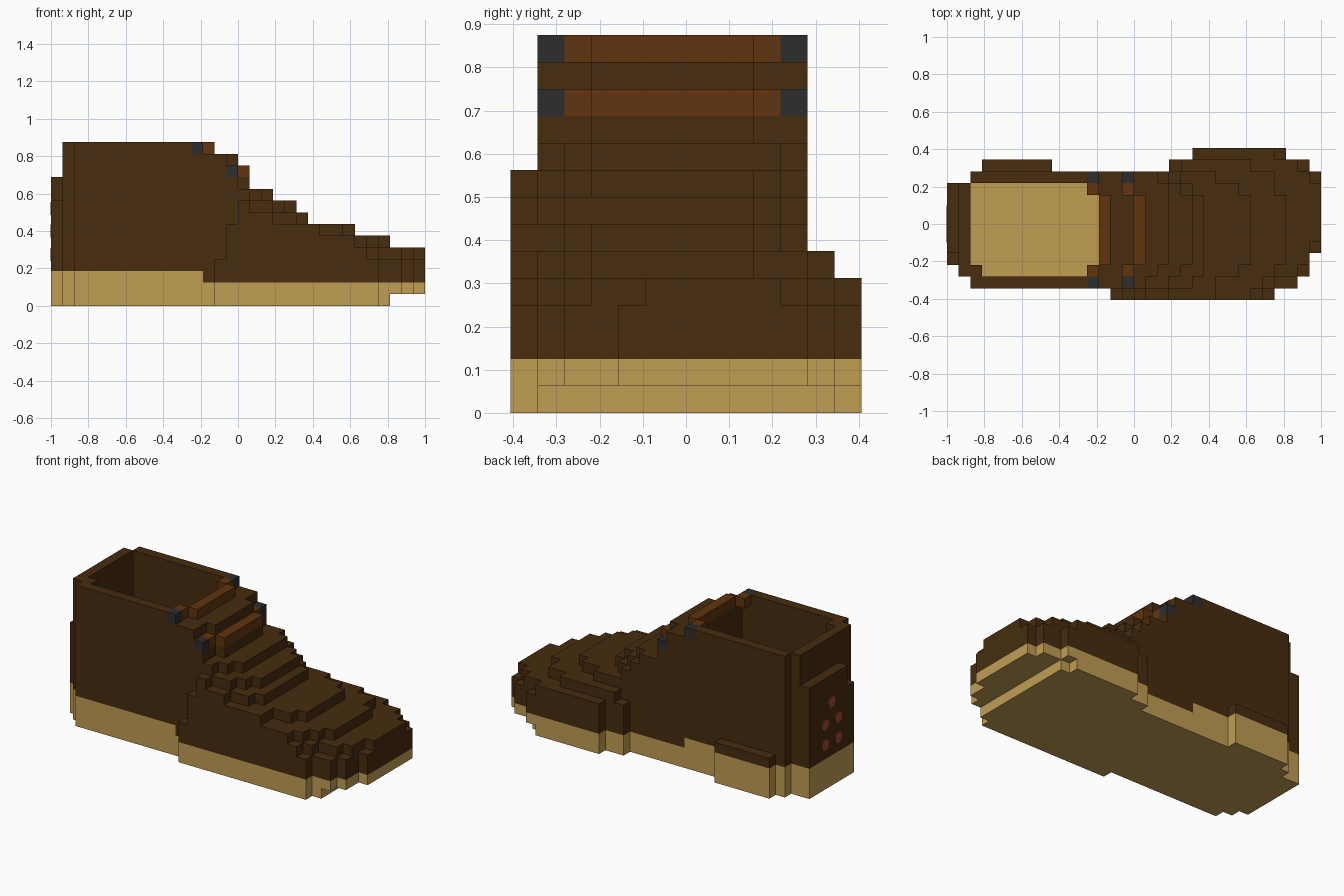
import bpy, bmesh, math
from mathutils import Matrix, Vector

cube = bpy.data.objects.get("Cube")
if cube:
    bpy.data.objects.remove(cube)

U = 1 / 16  # size of one block


def material(name, rgb):
    lin = [((c / 255 + 0.055) / 1.055) ** 2.4 for c in rgb] + [1]
    m = bpy.data.materials.new(name)
    m.use_nodes = True
    m.diffuse_color = lin
    m.node_tree.nodes["Principled BSDF"].inputs["Base Color"].default_value = lin
    return m


BROWN = material("dark brown leather", (71, 44, 15))
TAN = material("tan sole", (192, 157, 84))
RUST = material("rust lace", (98, 52, 14))
GREY = material("dark grey eyelet", (45, 45, 46))
RED = material("red brown stud", (165, 72, 45))


def box(x0, x1, y0, y1, z0, z1):
    return {(x, y, z) for x in range(x0, x1) for y in range(y0, y1) for z in range(z0, z1)}


def finish(name, bm, mat):
    me = bpy.data.meshes.new(name)
    bm.to_mesh(me)
    bm.free()
    me.materials.append(mat)
    ob = bpy.data.objects.new(name, me)
    bpy.context.collection.objects.link(ob)
    return ob


def block_object(name, cells, mat):
    """Skin a set of blocks with outward faces, then merge flat areas."""
    bm = bmesh.new()
    verts = {}

    def vert(p):
        if p not in verts:
            verts[p] = bm.verts.new((p[0] * U - 1, (p[1] - 6.5) * U, p[2] * U))
        return verts[p]

    for c in sorted(cells):
        for a in range(3):
            b, d = (a + 1) % 3, (a + 2) % 3
            for s in (0, 1):
                n = list(c)
                n[a] += 2 * s - 1
                if tuple(n) in cells:
                    continue
                ring = []
                for u, v in ((0, 0), (1, 0), (1, 1), (0, 1)):
                    p = list(c)
                    p[a] += s
                    p[b] += u
                    p[d] += v
                    ring.append(vert(tuple(p)))
                bm.faces.new(ring if s else ring[::-1])
    bmesh.ops.dissolve_limit(bm, angle_limit=0.01, verts=bm.verts[:], edges=bm.edges[:])
    return finish(name, bm, mat)


# Body layers: (bottom, top, [(front end, right row, left row), ...])
layers = [
    (0, 1, [(29, 1, 11)]),
    (1, 4, [(32, 4, 11), (31, 2, 11), (30, 1, 11)]),
    (4, 5, [(32, 5, 10), (31, 3, 11), (30, 2, 11), (28, 1, 11)]),
    (5, 6, [(29, 3, 9), (28, 2, 11), (27, 1, 11)]),
    (6, 7, [(26, 3, 9), (25, 2, 10), (23, 1, 11)]),
    (7, 8, [(22, 2, 9), (21, 1, 10), (20, 1, 11)]),
    (8, 9, [(21, 3, 9), (20, 2, 10), (19, 1, 11)]),
    (9, 10, [(19, 3, 10), (18, 2, 11), (17, 1, 11)]),
    (10, 11, [(17, 3, 9), (16, 1, 11)]),
    (11, 13, [(16, 3, 9), (15, 1, 11)]),
    (13, 14, [(12, 1, 11)]),
]
boot = set()
for z0, z1, steps in layers:
    for end, y0, y1 in steps:
        boot |= box(2, end, y0, y1, z0, z1)

# Heel column, heel plate and heel bump
boot |= box(1, 2, 2, 10, 0, 14)
boot |= box(0, 1, 3, 10, 0, 9) | box(0, 1, 4, 10, 9, 11)
boot |= box(3, 9, 11, 12, 0, 4)

# Bulges on both sides of the forefoot
boot |= box(14, 28, 0, 1, 0, 4) | box(15, 27, 0, 1, 4, 5)
boot |= box(15, 26, 0, 1, 5, 6) | box(15, 23, 0, 1, 6, 7)
boot |= box(16, 19, 0, 1, 7, 8) | box(16, 17, 0, 1, 8, 9)
boot |= box(19, 29, 11, 12, 0, 1) | box(19, 31, 11, 12, 1, 4)
boot |= box(19, 30, 11, 12, 4, 5) | box(20, 26, 11, 12, 5, 6)
boot |= box(21, 28, 12, 13, 0, 1) | box(21, 29, 12, 13, 1, 4) | box(21, 28, 12, 13, 4, 5)

# Foot opening, with one filled corner, and the hollow toward the toe
boot -= box(2, 13, 2, 10, 3, 14) - box(2, 3, 2, 3, 3, 14)
boot -= box(13, 24, 3, 9, 3, 6)

# Laces and eyelets: two rows, the lower one further forward
laces, eyelets = set(), set()
for x, z in ((12, 13), (15, 11)):
    laces |= box(x + 1, x + 2, 3, 9, z, z + 1)
    for y in (2, 9):
        laces |= box(x, x + 1, y, y + 1, z, z + 1)
    for y in (1, 10):
        eyelets |= box(x, x + 1, y, y + 1, z, z + 1)
boot -= laces | eyelets

# Sole: thicker at the heel, with the insole reaching into the toe
sole = {c for c in boot if c[2] < 2 or (c[2] == 2 and (
    c[0] < 13 or (c[0] < 24 and 3 <= c[1] < 9)))}

block_object("sole", sole, TAN)
block_object("upper", boot - sole, BROWN)
block_object("laces", laces, RUST)
block_object("eyelets", eyelets, GREY)

# Round studs on the heel plate
bm = bmesh.new()
for y, z in ((0, 0.52), (0.065, 0.4), (-0.065, 0.4), (0.065, 0.275), (-0.065, 0.275)):
    bmesh.ops.create_cone(
        bm, cap_ends=True, segments=16, radius1=0.034, radius2=0.034, depth=0.006,
        matrix=Matrix.Translation(Vector((-1, y, z))) @ Matrix.Rotation(math.pi / 2, 4, "Y"))
finish("heel_studs", bm, RED)
